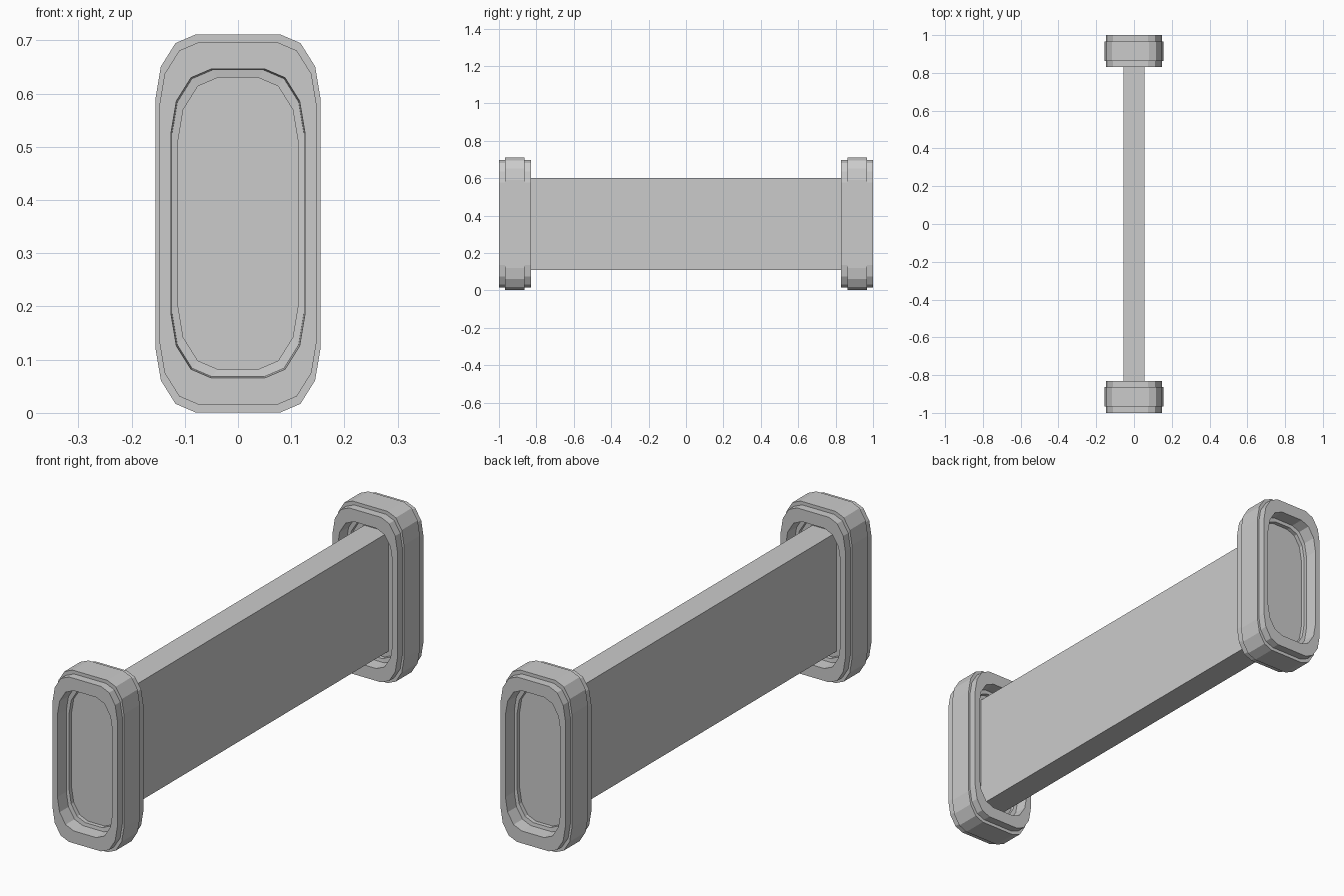
import bpy, bmesh, math

if "Cube" in bpy.data.objects:
    bpy.data.objects.remove(bpy.data.objects["Cube"])

ZC = 0.356          # height of the centre line
YC = 0.915          # middle of each end frame
RX, RZ = 0.075, 0.12  # corner radii of the rounded outline


def outline(hx, hz, y):
    """Rounded rectangle in the xz plane, three facets per corner."""
    pts = []
    for q, (sx, sz) in enumerate([(1, 1), (-1, 1), (-1, -1), (1, -1)]):
        for i in range(4):
            a = math.radians(90 * q + 30 * i)
            pts.append((sx * (hx - RX) + RX * math.cos(a), y,
                        ZC + sz * (hz - RZ) + RZ * math.sin(a)))
    return pts


def finish(bm, name):
    bmesh.ops.recalc_face_normals(bm, faces=bm.faces[:])
    mesh = bpy.data.meshes.new(name)
    bm.to_mesh(mesh)
    bm.free()
    ob = bpy.data.objects.new(name, mesh)
    bpy.context.collection.objects.link(ob)
    return ob


def end_frame(name, side):
    # half profile: (half width, half height, distance from frame middle)
    half = [(0.113, 0.274, 0.011), (0.113, 0.274, 0.028),
            (0.124, 0.288, 0.030), (0.126, 0.290, 0.085),
            (0.148, 0.341, 0.085), (0.148, 0.341, 0.052),
            (0.155, 0.355, 0.052)]
    profile = half + [(x, z, -d) for x, z, d in reversed(half)]
    bm = bmesh.new()
    loops = [[bm.verts.new(p) for p in outline(x, z, side * (YC + d))]
             for x, z, d in profile]
    for a, b in zip(loops, loops[1:]):
        for i in range(len(a)):
            j = (i + 1) % len(a)
            bm.faces.new((a[i], a[j], b[j], b[i]))
    # recessed panel closing the opening
    bm.faces.new(loops[0])
    bm.faces.new(loops[-1])
    return finish(bm, name)


end_frame("front_end_frame", -1)
end_frame("back_end_frame", 1)

# long flat beam joining the two frames
bm = bmesh.new()
bmesh.ops.create_cube(bm, size=1)
bmesh.ops.scale(bm, vec=(0.11, 2 * YC, 0.492), verts=bm.verts)
bmesh.ops.translate(bm, vec=(0, 0, ZC), verts=bm.verts)
finish(bm, "beam")
